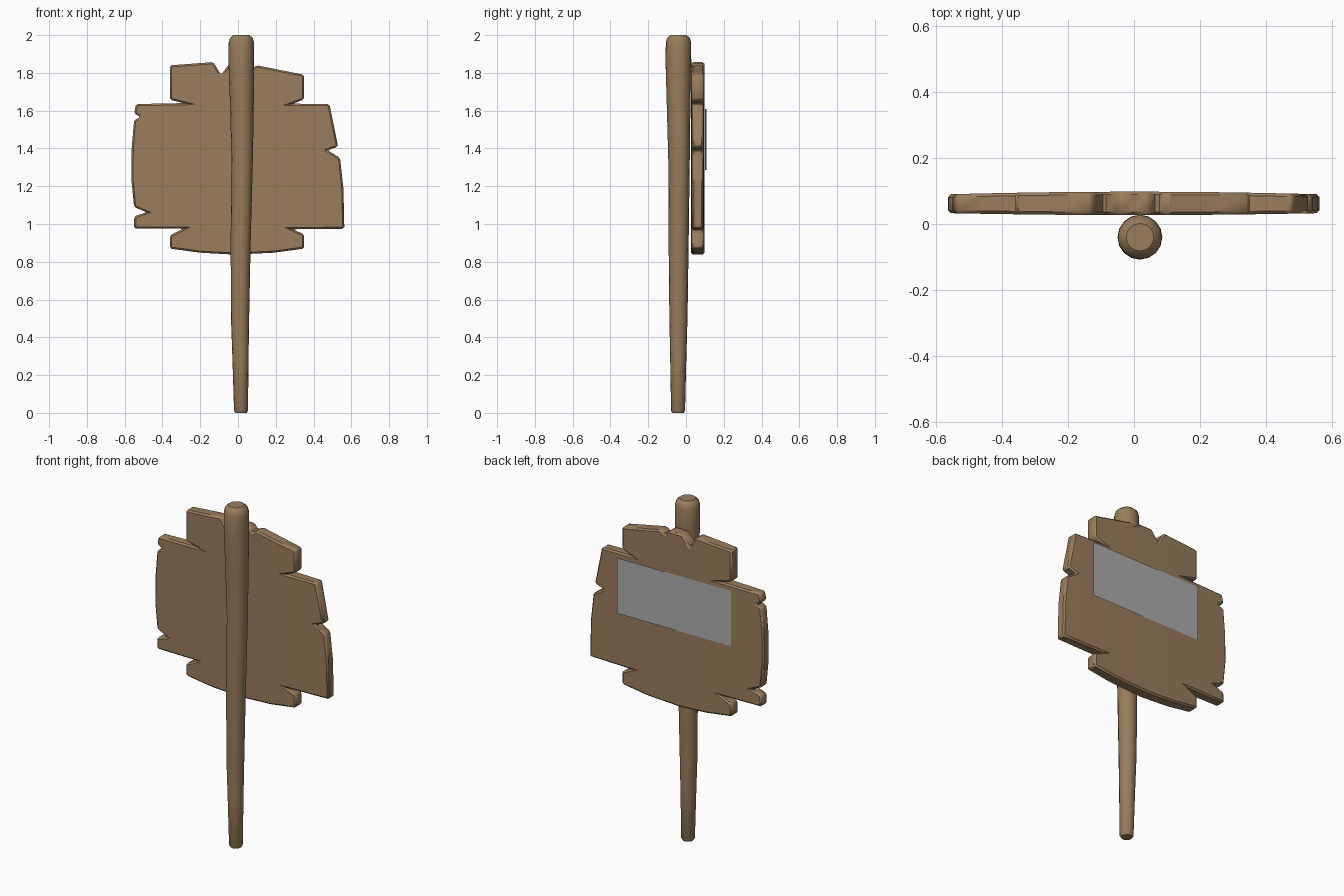
import bpy, bmesh, math
from mathutils import Vector

if "Cube" in bpy.data.objects:
    bpy.data.objects.remove(bpy.data.objects["Cube"])


def material(name, rgb):
    m = bpy.data.materials.new(name)
    m.diffuse_color = (*rgb, 1)
    m.use_nodes = True
    m.node_tree.nodes["Principled BSDF"].inputs["Base Color"].default_value = m.diffuse_color
    return m


WOOD = material("brown wood", (0.32, 0.205, 0.108))
GREY = material("plain grey", (0.42, 0.42, 0.42))


def finish(bm, name, mat, smooth=True):
    me = bpy.data.meshes.new(name)
    bm.to_mesh(me)
    bm.free()
    ob = bpy.data.objects.new(name, me)
    bpy.context.collection.objects.link(ob)
    me.materials.append(mat)
    if smooth:
        bpy.ops.object.select_all(action='DESELECT')
        ob.select_set(True)
        bpy.context.view_layer.objects.active = ob
        bpy.ops.object.shade_smooth_by_angle(angle=math.radians(40))
    return ob


# Post: round rings lofted upwards, thicker at the top (z, centre x, centre y, radius)
RINGS = [(0, .016, -.042, .030), (.012, .016, -.042, .037), (.3, .013, -.041, .043),
         (.5, .011, -.040, .048), (.9, .014, -.039, .053), (1.35, .022, -.037, .057),
         (1.6, .021, -.039, .062), (1.85, .018, -.040, .068), (1.96, .018, -.040, .067),
         (1.985, .018, -.040, .060), (2.0, .018, -.040, .042)]
SIDES = 16
bm = bmesh.new()
loops = []
for z, cx, cy, r in RINGS:
    loops.append([bm.verts.new((cx + r * math.cos(math.tau * i / SIDES),
                                cy + r * math.sin(math.tau * i / SIDES), z))
                  for i in range(SIDES)])
for a, b in zip(loops, loops[1:]):
    for i in range(SIDES):
        j = (i + 1) % SIDES
        bm.faces.new((a[i], a[j], b[j], b[i]))
bm.faces.new(loops[0][::-1])
bm.faces.new(loops[-1])
finish(bm, "post", WOOD)

# Sign board: ragged outline in x and z, clockwise from the top left
OUTLINE = [(-.36, 1.84), (-.13, 1.857), (-.09, 1.79), (-.045, 1.85), (.045, 1.85),
           (.07, 1.82), (.10, 1.84), (.35, 1.79), (.35, 1.66), (.29, 1.637),
           (.484, 1.635), (.53, 1.41), (.475, 1.39), (.54, 1.35), (.558, 1.19),
           (.563, .975), (.29, .972), (.35, .945), (.35, .87), (.19, .848),
           (-.02, .838), (-.2, .848), (-.36, .87), (-.36, .94), (-.29, .975),
           (-.55, .975), (-.55, 1.04), (-.485, 1.062), (-.55, 1.09), (-.565, 1.24),
           (-.563, 1.40), (-.55, 1.55), (-.515, 1.567), (-.55, 1.585), (-.54, 1.635),
           (-.29, 1.64), (-.36, 1.658)]
Y0, Y1 = 0.033, 0.09
bm = bmesh.new()
front = [bm.verts.new((x, Y0, z)) for x, z in OUTLINE]
back = [bm.verts.new((x, Y1, z)) for x, z in OUTLINE]
bm.faces.new(front)
bm.faces.new(back)
n = len(OUTLINE)
for i in range(n):
    j = (i + 1) % n
    bm.faces.new((front[i], front[j], back[j], back[i]))
bmesh.ops.recalc_face_normals(bm, faces=bm.faces[:])
bmesh.ops.bevel(bm, geom=bm.edges[:], offset=0.009, offset_type='OFFSET',
                segments=1, affect='EDGES', profile=0.5)
bmesh.ops.triangulate(bm, faces=[f for f in bm.faces if len(f.verts) > 4])
# Slice the board upright so that both faces can bow outwards
for k in range(-4, 5):
    bmesh.ops.bisect_plane(bm, geom=bm.verts[:] + bm.edges[:] + bm.faces[:], dist=1e-5,
                           plane_co=Vector((k * 0.115, 0, 0)), plane_no=Vector((1, 0, 0)))
mid = (Y0 + Y1) / 2
for v in bm.verts:
    bow = max(0, 1 - (v.co.x / 0.565) ** 2)
    v.co.y += bow * (0.008 if v.co.y > mid else -0.006)
finish(bm, "sign_board", WOOD)

# Thin blank sheet on the back of the board, slightly turned
bm = bmesh.new()
bm.faces.new([bm.verts.new(p) for p in
              [(.37, .108, 1.285), (-.36, .1, 1.285), (-.36, .1, 1.61), (.37, .108, 1.61)]])
finish(bm, "back_sheet", GREY, smooth=False)
